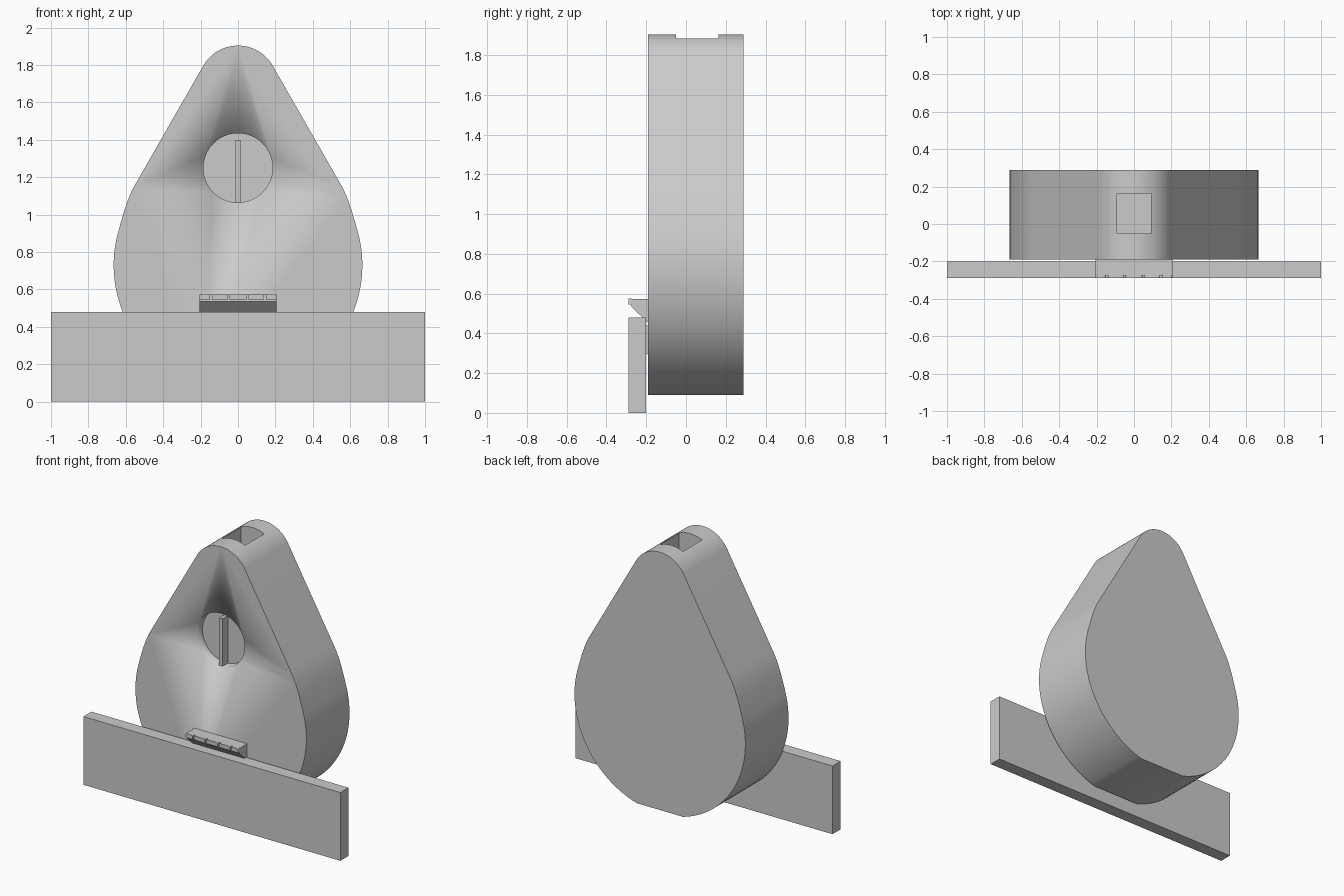
import bpy, bmesh, math

if "Cube" in bpy.data.objects:
    bpy.data.objects.remove(bpy.data.objects["Cube"])

grey = bpy.data.materials.new("light grey")
grey.diffuse_color = (0.6, 0.6, 0.6, 1)
grey.use_nodes = True
grey.node_tree.nodes["Principled BSDF"].inputs["Base Color"].default_value = grey.diffuse_color


def prism(name, pts, a, b, axis="y"):
    """Extrude a closed 2D outline from a to b along y (x,z points) or x (y,z points)."""
    def place(p, t):
        return (p[0], t, p[1]) if axis == "y" else (t, p[0], p[1])
    bm = bmesh.new()
    face = bm.faces.new([bm.verts.new(place(p, a)) for p in pts])
    ext = bmesh.ops.extrude_face_region(bm, geom=[face])
    d = (0, b - a, 0) if axis == "y" else (b - a, 0, 0)
    bmesh.ops.translate(bm, vec=d, verts=[v for v in ext["geom"] if isinstance(v, bmesh.types.BMVert)])
    bmesh.ops.recalc_face_normals(bm, faces=bm.faces)
    mesh = bpy.data.meshes.new(name)
    bm.to_mesh(mesh)
    bm.free()
    mesh.materials.append(grey)
    ob = bpy.data.objects.new(name, mesh)
    bpy.context.collection.objects.link(ob)
    return ob


def box(name, x0, x1, y0, y1, z0, z1):
    return prism(name, [(x0, z0), (x1, z0), (x1, z1), (x0, z1)], y0, y1)


def arc(cx, cz, r, a0, a1, n):
    angles = [math.radians(a0 + (a1 - a0) * i / n) for i in range(n + 1)]
    return [(cx + r * math.cos(a), cz + r * math.sin(a)) for a in angles]


def smooth(ob):
    bpy.ops.object.select_all(action="DESELECT")
    ob.select_set(True)
    bpy.context.view_layer.objects.active = ob
    bpy.ops.object.shade_smooth_by_angle(angle=math.radians(25))


def cut(ob, cutter):
    mod = ob.modifiers.new(cutter.name, "BOOLEAN")
    mod.operation, mod.solver, mod.object = "DIFFERENCE", "EXACT", cutter
    cutter.hide_render = True
    cutter.hide_set(True)


FRONT, BACK = -0.19, 0.29

# Drop-shaped body with a flat bottom
half = arc(0, 0.73, 0.665, -74.3, 15, 28)
half += [(0.626, 0.96), (0.607, 1.025), (0.584, 1.09), (0.56, 1.143), (0.535, 1.187)]
half += arc(0, 1.69, 0.214, 30, 90, 14)
outline = half + [(-x, z) for x, z in reversed(half[:-1])]
body = prism("body", outline, FRONT, BACK)
smooth(body)

# Socket in the top and round recess in the front
cut(body, box("socket_cutter", -0.09, 0.09, -0.05, 0.163, 1.5, 2.0))
recess = prism("recess_cutter", arc(0, 1.25, 0.185, 0, 354, 59), FRONT - 0.1, FRONT + 0.06)
smooth(recess)
cut(body, recess)

# Upright bar inside the recess
box("recess_bar", -0.013, 0.013, FRONT, FRONT + 0.065, 1.066, 1.4)

# Long front board and the pad joining it to the body
box("board", -1, 1, -0.29, -0.2, 0, 0.48)
prism("joining_pad", [(-0.2, 0.3), (-0.188, 0.29), (-0.188, 0.44), (-0.2, 0.44)], -0.2, 0.2, "x")

# Wedge-shaped lip above the board
prism("lip", [(-0.275, 0.535), (-0.188, 0.45), (-0.188, 0.573), (-0.275, 0.573)], -0.205, 0.205, "x")

# Row of rounded teeth along the front of the lip
edges = [-0.205, -0.145, -0.05, 0.05, 0.145, 0.205]
for i, (l, r) in enumerate(zip(edges, edges[1:])):
    l += 0.005 if i else 0
    r -= 0.005 if i < 4 else 0
    k = 0.01
    pts = [(l, 0.546), (r, 0.546)] + arc(r - k, 0.575 - k, k, 0, 90, 4) + arc(l + k, 0.575 - k, k, 90, 180, 4)
    smooth(prism(f"tooth_{i + 1}", pts, -0.29, -0.274))
